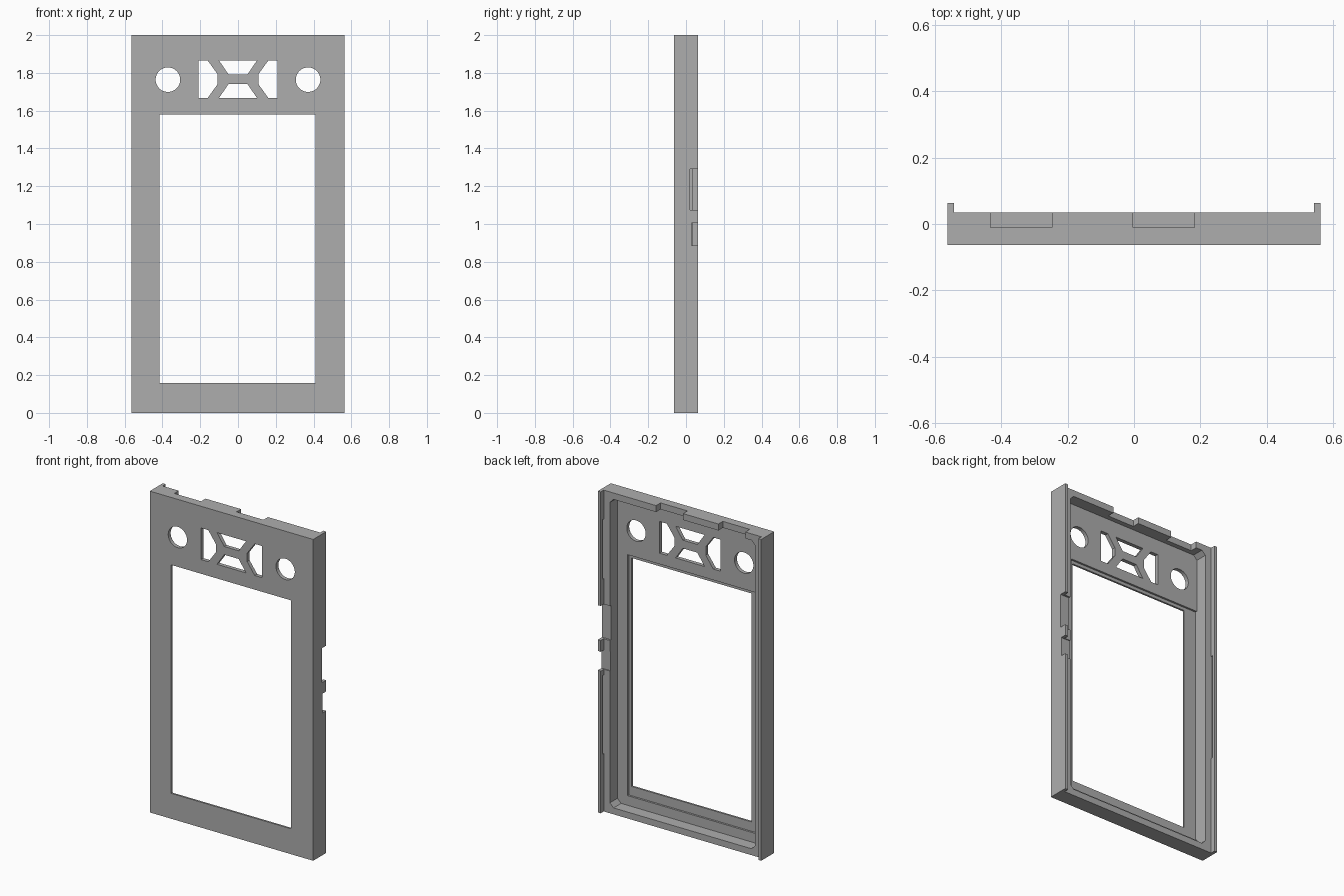
import bpy, bmesh, math

cube = bpy.data.objects.get("Cube")
if cube:
    bpy.data.objects.remove(cube, do_unlink=True)

W, H, D = 0.5625, 2.0, 0.064      # half width, height, half depth
LEDGE, FLOOR, RECESS = 0.034, -0.04, -0.052
OUT = 0.2                         # overshoot for through cuts

grey = bpy.data.materials.new("mid_grey")
grey.use_nodes = True
colour = (0.42, 0.42, 0.42, 1)
grey.diffuse_color = colour
grey.node_tree.nodes["Principled BSDF"].inputs["Base Color"].default_value = colour


def prism(name, outline, y0, y1):
    """Extrude an (x, z) outline from y0 to y1."""
    bm = bmesh.new()
    face = bm.faces.new([bm.verts.new((x, y0, z)) for x, z in outline])
    ext = bmesh.ops.extrude_face_region(bm, geom=[face])
    moved = [v for v in ext["geom"] if isinstance(v, bmesh.types.BMVert)]
    bmesh.ops.translate(bm, verts=moved, vec=(0, y1 - y0, 0))
    bmesh.ops.recalc_face_normals(bm, faces=bm.faces)
    mesh = bpy.data.meshes.new(name)
    bm.to_mesh(mesh)
    bm.free()
    mesh.materials.append(grey)
    obj = bpy.data.objects.new(name, mesh)
    bpy.context.collection.objects.link(obj)
    return obj


def rect(x0, x1, z0, z1, c=0.0):
    """Rectangle outline, with optional chamfered corners."""
    if not c:
        return [(x0, z0), (x1, z0), (x1, z1), (x0, z1)]
    return [(x0 + c, z0), (x1 - c, z0), (x1, z0 + c), (x1, z1 - c),
            (x1 - c, z1), (x0 + c, z1), (x0, z1 - c), (x0, z0 + c)]


def circle(cx, cz, r, n=48):
    return [(cx + r * math.cos(math.tau * i / n), cz + r * math.sin(math.tau * i / n))
            for i in range(n)]


frame = prism("front_frame", rect(-W, W, 0, H), -D, D)


def cut(outline, y0, y1):
    cutter = prism("cutter", outline, y0, y1)
    cutter.hide_render = True
    mod = frame.modifiers.new("cut", "BOOLEAN")
    mod.operation, mod.solver, mod.object = "DIFFERENCE", "EXACT", cutter
    bpy.context.view_layer.objects.active = frame
    bpy.ops.object.modifier_apply(modifier=mod.name)
    bpy.data.objects.remove(cutter, do_unlink=True)


# Rear: lower the back edge between the two side lips, then hollow the shell
cut(rect(-0.5425, 0.5425, -OUT, H + OUT), LEDGE, OUT)
cut(rect(-0.5, 0.5, 0.04, 1.96, 0.025), FLOOR, OUT)

# Shallow screen seat and the window through it
cut(rect(-0.499, 0.43, 0.1, 1.6), RECESS, 0)
cut(rect(-0.415, 0.411, 0.158, 1.58), -OUT, 0)

# Round holes and side grille openings
for s in (-1, 1):
    cut(circle(s * 0.371, 1.764, 0.065), -OUT, 0)
    cut([(s * x, z) for x, z in [(0.21, 1.865), (0.16, 1.865), (0.108, 1.793),
                                 (0.108, 1.74), (0.16, 1.668), (0.21, 1.668)]], -OUT, 0)

# Upper and lower grille openings
for z_wide, z_narrow in ((1.865, 1.792), (1.668, 1.741)):
    cut([(-0.1, z_wide), (0.1, z_wide), (0.05, z_narrow), (-0.05, z_narrow)], -OUT, 0)

# Notches in the top edge
for x0, x1 in ((-0.432, -0.247), (-0.003, 0.182)):
    cut(rect(x0, x1, 1.9, H + OUT), -0.01, OUT)

# Notches in the side edge
for z0, z1, y in ((1.075, 1.29, 0.022), (0.885, 1.005, 0.028)):
    cut(rect(0.45, W + OUT, z0, z1), y, OUT)

# Snap grooves on the inner faces of the lips
for x, z0, z1 in ((-0.5425, 0.62, 1.29), (0.5425, 0.36, 0.85), (0.5425, 1.45, 1.82)):
    cut(rect(x - 0.007, x + 0.007, z0, z1), LEDGE, 0.047)
